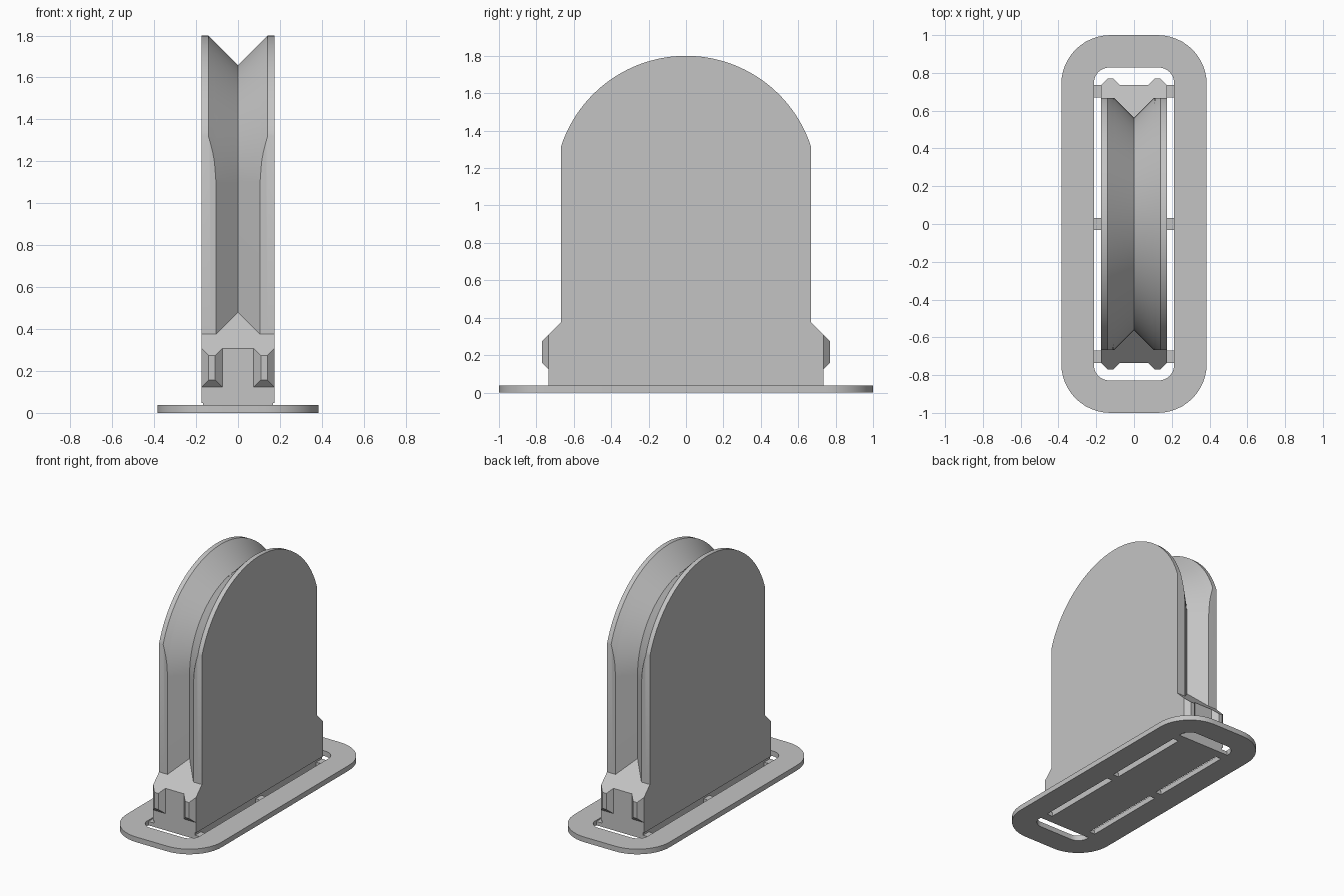
import bpy, bmesh, math

cube = bpy.data.objects.get("Cube")
if cube:
    bpy.data.objects.remove(cube, do_unlink=True)

grey = bpy.data.materials.new("plain_grey")
grey.use_nodes = True
colour = (0.55, 0.55, 0.55, 1)
grey.diffuse_color = colour
grey.node_tree.nodes["Principled BSDF"].inputs["Base Color"].default_value = colour

HALF = 0.174      # half thickness of the body
SIDE = 0.667      # half width of the upright
FOOT = 0.735      # half width of the foot
ARC_Z = 1.097     # centre height of the rounded top
CORE = 0.562      # radius at the bottom of the V groove
RIM = 0.703       # radius of the outer rim
SLOPE = 1.043     # the foot's shoulder follows y + z = SLOPE
BODY_Z = 0.047
PLATE = 0.038


def finish(name, bm):
    bmesh.ops.recalc_face_normals(bm, faces=bm.faces)
    mesh = bpy.data.meshes.new(name)
    bm.to_mesh(mesh)
    bm.free()
    mesh.materials.append(grey)
    ob = bpy.data.objects.new(name, mesh)
    bpy.context.collection.objects.link(ob)
    bpy.ops.object.select_all(action='DESELECT')
    ob.select_set(True)
    bpy.context.view_layer.objects.active = ob
    bpy.ops.object.shade_smooth_by_angle(angle=math.radians(30))
    return ob


def bridge(bm, a, b):
    for i in range(len(a)):
        j = (i + 1) % len(a)
        bm.faces.new((a[i], a[j], b[j], b[i]))


def box(name, x0, x1, y0, y1, z0, z1):
    bm = bmesh.new()
    for x in (x0, x1):
        for y in (y0, y1):
            for z in (z0, z1):
                bm.verts.new((x, y, z))
    bmesh.ops.convex_hull(bm, input=bm.verts)
    bmesh.ops.dissolve_limit(bm, angle_limit=0.01, verts=bm.verts, edges=bm.edges)
    return finish(name, bm)


def body_outline(x, steps=64):
    """Arched outline of the body at one distance across its thickness."""
    r = min(CORE + abs(x), RIM)
    w = min(r, SIDE)
    start = math.acos(w / r)
    pts = [(-FOOT, SLOPE - FOOT), (-FOOT, BODY_Z), (FOOT, BODY_Z),
           (FOOT, SLOPE - FOOT), (w, SLOPE - w)]
    for i in range(steps + 1):
        a = start + (math.pi - 2 * start) * i / steps
        pts.append((r * math.cos(a), ARC_Z + r * math.sin(a)))
    pts.append((-w, SLOPE - w))
    return pts


# Arched body with a V groove around its edge
bm = bmesh.new()
half_layers = [SIDE - CORE, 0.112, 0.12, 0.13, RIM - CORE, HALF]
layers = [-x for x in reversed(half_layers)] + [0] + half_layers
rings = [[bm.verts.new((x, y, z)) for y, z in body_outline(x)] for x in layers]
for a, b in zip(rings, rings[1:]):
    bridge(bm, a, b)
bm.faces.new(rings[0])
bm.faces.new(rings[-1])
finish("grooved_body", bm)

# Chamfered tabs on the ends of the foot
for sy, end in ((-1, "front"), (1, "back")):
    for sx, side in ((1, "left"), (-1, "right")):
        bm = bmesh.new()
        loops = []
        for inset, y in ((0, FOOT - 0.01), (0, FOOT), (0.034, FOOT + 0.034)):
            x0, x1 = 0.075 + inset, HALF - inset
            z0, z1 = 0.123 + inset, SLOPE - FOOT - inset
            loops.append([bm.verts.new((sx * x, sy * y, z)) for x, z in
                          ((x0, z0), (x1, z0), (x1, z1), (x0, z1))])
        for a, b in zip(loops, loops[1:]):
            bridge(bm, a, b)
        bm.faces.new(loops[0])
        bm.faces.new(loops[-1])
        finish(f"{end}_{side}_tab", bm)


def rounded_loop(bm, hx, hy, r, z, steps=12):
    verts = []
    for k, (sx, sy) in enumerate(((1, 1), (-1, 1), (-1, -1), (1, -1))):
        for i in range(steps + 1):
            a = math.pi / 2 * (k + i / steps)
            verts.append(bm.verts.new((sx * (hx - r) + r * math.cos(a),
                                       sy * (hy - r) + r * math.sin(a), z)))
    return verts


# Flat rounded ring around the foot
bm = bmesh.new()
outer = [rounded_loop(bm, 0.385, 1.0, 0.26, z) for z in (0, PLATE)]
inner = [rounded_loop(bm, 0.212, 0.828, 0.08, z) for z in (0, PLATE)]
bridge(bm, outer[0], outer[1])
bridge(bm, inner[0], inner[1])
bridge(bm, outer[0], inner[0])
bridge(bm, outer[1], inner[1])
finish("base_ring", bm)

# Slightly recessed pad under the body
box("foot_pad", -0.166, 0.166, -FOOT, FOOT, 0, BODY_Z)

# Thin spokes joining the pad to the ring
for sx, side in ((1, "left"), (-1, "right")):
    for y, place in ((-0.702, "front"), (0, "middle"), (0.702, "back")):
        x0, x1 = sorted((sx * 0.166, sx * 0.212))
        box(f"{place}_{side}_spoke", x0, x1, y - 0.033, y + 0.033, 0, 0.028)
